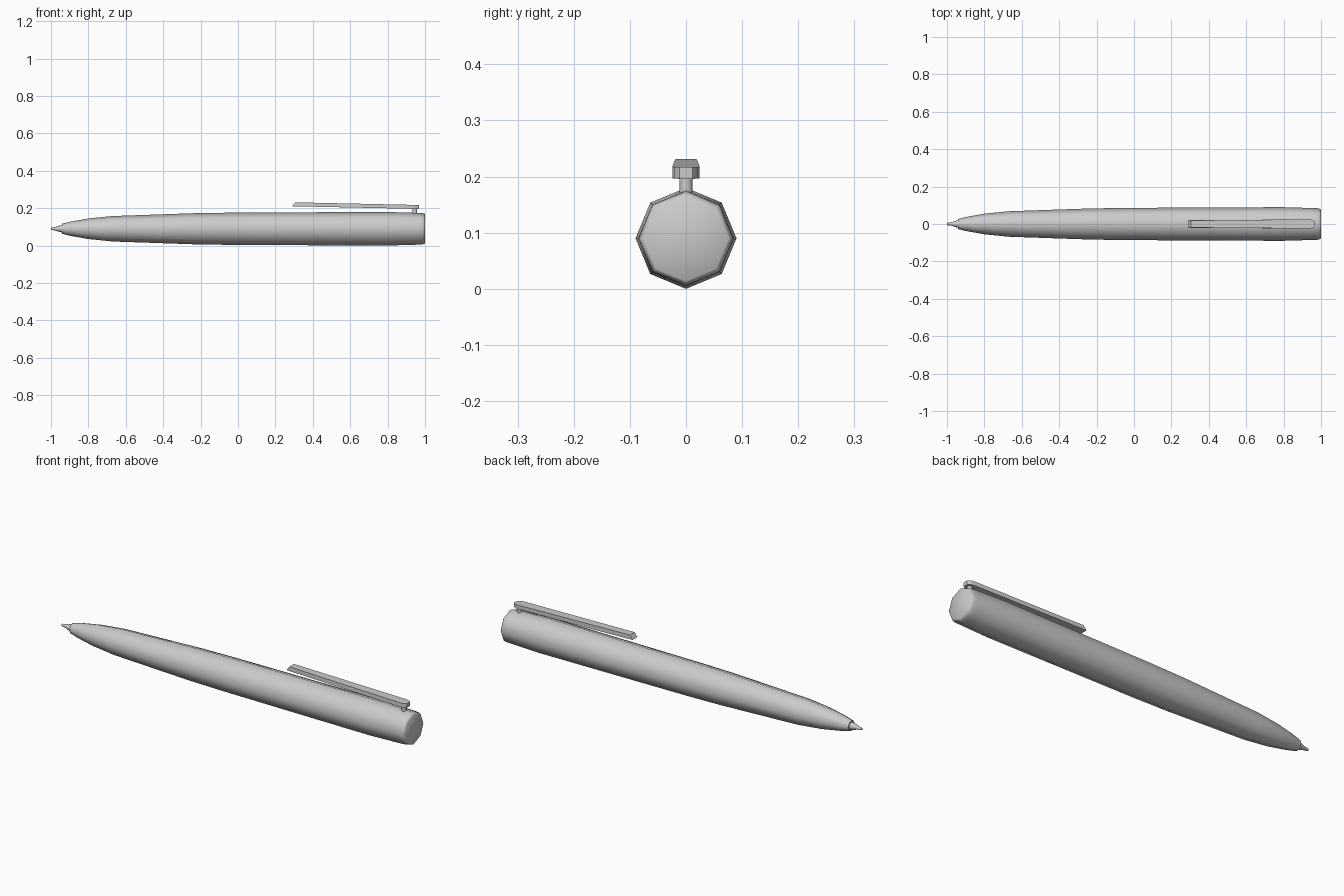
import bpy, bmesh, math

if "Cube" in bpy.data.objects:
    bpy.data.objects.remove(bpy.data.objects["Cube"])

AXIS_Z = 0.09


def finish(name, bm, angle):
    bmesh.ops.recalc_face_normals(bm, faces=bm.faces)
    mesh = bpy.data.meshes.new(name)
    bm.to_mesh(mesh)
    bm.free()
    ob = bpy.data.objects.new(name, mesh)
    bpy.context.collection.objects.link(ob)
    bpy.ops.object.select_all(action='DESELECT')
    ob.select_set(True)
    bpy.context.view_layer.objects.active = ob
    bpy.ops.object.shade_smooth_by_angle(angle=math.radians(angle))
    return ob


def lathe(name, profile, sides=8, angle=50):
    """Closed solid of revolution along x from (x, radius) points."""
    bm = bmesh.new()
    rings = []
    for x, r in profile:
        rings.append([bm.verts.new((x, r * math.cos(math.tau * i / sides),
                                    AXIS_Z + r * math.sin(math.tau * i / sides)))
                      for i in range(sides)])
    for a, b in zip(rings, rings[1:]):
        for i in range(sides):
            j = (i + 1) % sides
            bm.faces.new((a[i], a[j], b[j], b[i]))
    bm.faces.new(rings[0])
    bm.faces.new(rings[-1])
    return finish(name, bm, angle)


# Eight-sided barrel
lathe("barrel", [(-0.94, 0.027), (-0.895, 0.038), (-0.80, 0.055), (-0.67, 0.068),
                 (-0.24, 0.083), (-0.05, 0.086), (0.35, 0.088), (0.79, 0.09),
                 (0.965, 0.085), (0.985, 0.084), (0.997, 0.080), (1.0, 0.076)])

# Writing tip
lathe("writing_tip", [(-1.0, 0.006), (-0.978, 0.009), (-0.95, 0.018), (-0.935, 0.020)])

# Clip: tapered sloping bar, rounded at the rear, bevelled at the free end
half = [(0.29, 0.020), (0.94, 0.0245), (0.957, 0.021), (0.969, 0.012)]
outline = half + [(x, -y) for x, y in reversed(half)]
bm = bmesh.new()
low, high = [], []
for x, y in outline:
    z = 0.196 + (0.97 - x) * 0.021
    low.append(bm.verts.new((x, y, z)))
    front = x < 0.3
    high.append(bm.verts.new((x + (0.015 if front else 0),
                              y * (0.95 if front else 1), z + 0.021)))
for i in range(len(outline)):
    j = (i + 1) % len(outline)
    bm.faces.new((low[i], low[j], high[j], high[i]))
bm.faces.new(low)
bm.faces.new(high)
finish("clip", bm, 40)

# Post joining clip to barrel
bm = bmesh.new()
bmesh.ops.create_cone(bm, cap_ends=True, segments=8, radius1=0.012, radius2=0.012, depth=0.045)
bmesh.ops.translate(bm, verts=bm.verts, vec=(0.945, 0, 0.1775))
finish("clip_post", bm, 50)
